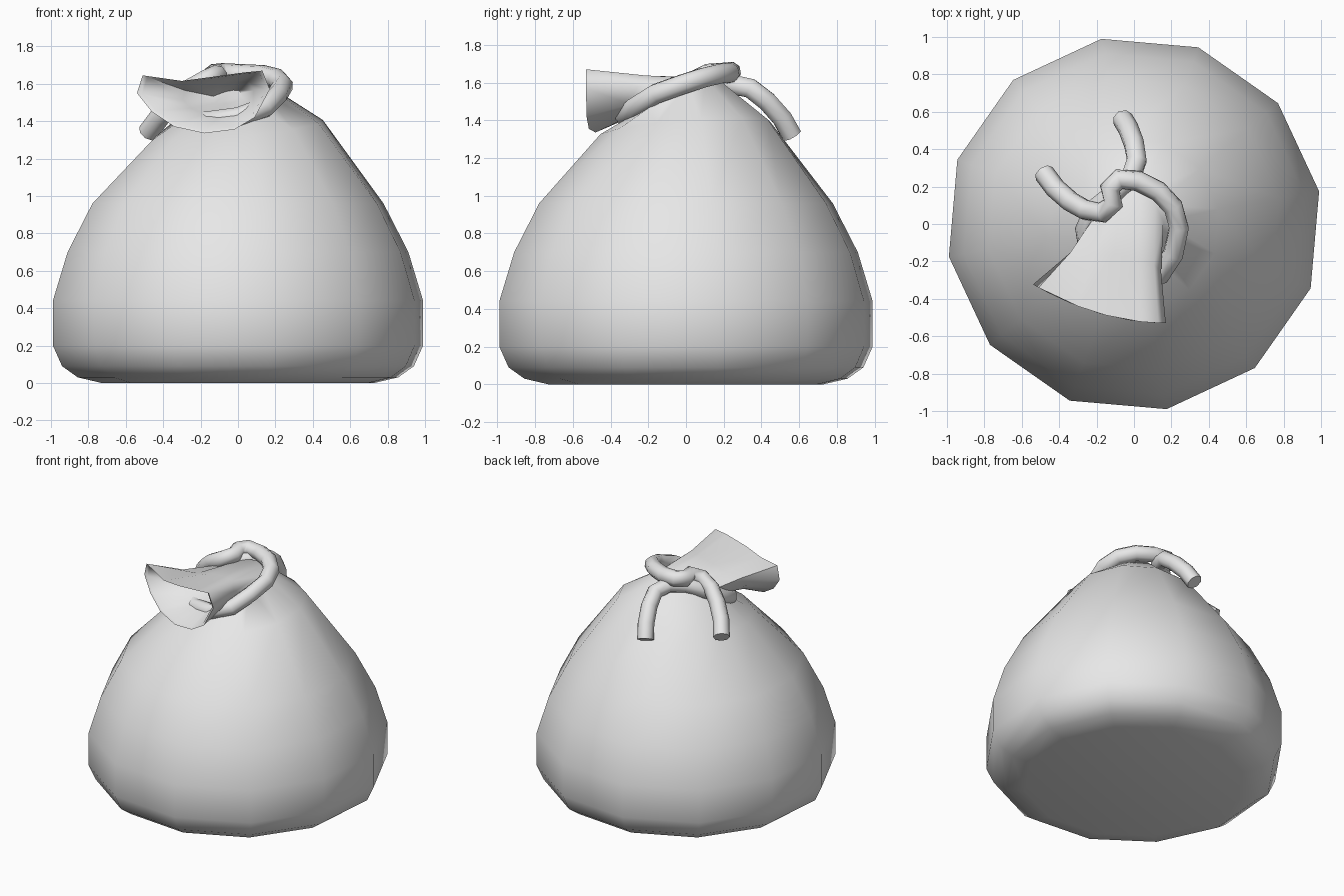
import bpy
import bmesh
from math import sin, cos, radians
from mathutils import Vector

cube = bpy.data.objects.get("Cube")
if cube:
    bpy.data.objects.remove(cube, do_unlink=True)

SIDES = 12
ANGLES = [radians(10 + 360 / SIDES * i) for i in range(SIDES)]

cloth = bpy.data.materials.new("pale grey cloth")
cloth.use_nodes = True
cloth.diffuse_color = (0.8, 0.8, 0.8, 1)
cloth.node_tree.nodes["Principled BSDF"].inputs["Base Color"].default_value = (0.8, 0.8, 0.8, 1)


def add_object(name, mesh, sharp_angle):
    obj = bpy.data.objects.new(name, mesh)
    bpy.context.collection.objects.link(obj)
    mesh.materials.clear()
    mesh.materials.append(cloth)
    bpy.ops.object.select_all(action="DESELECT")
    obj.select_set(True)
    bpy.context.view_layer.objects.active = obj
    bpy.ops.object.shade_smooth_by_angle(angle=radians(sharp_angle))
    return obj


def loft(name, rings, sharp_angle):
    """Skin a list of equal rings and close both ends."""
    bm = bmesh.new()
    loops = [[bm.verts.new(p) for p in ring] for ring in rings]
    for low, high in zip(loops, loops[1:]):
        for i in range(SIDES):
            j = (i + 1) % SIDES
            bm.faces.new((low[i], low[j], high[j], high[i]))
    bm.faces.new(loops[0][::-1])
    bm.faces.new(loops[-1])
    bmesh.ops.recalc_face_normals(bm, faces=bm.faces)
    mesh = bpy.data.meshes.new(name)
    bm.to_mesh(mesh)
    bm.free()
    return add_object(name, mesh, sharp_angle)


def level_ring(radius, z, tilt_x=0, tilt_y=0):
    points = [(radius * cos(a), radius * sin(a)) for a in ANGLES]
    return [Vector((x, y, z + tilt_x * x + tilt_y * y)) for x, y in points]


def blend(ring_a, ring_b, t, scale):
    """Ring between two rings, shrunk about its own centre."""
    ring = [a.lerp(b, t) for a, b in zip(ring_a, ring_b)]
    centre = sum(ring, Vector()) / len(ring)
    return [centre + (p - centre) * scale for p in ring]


# Sack: round belly, tilted shoulder and tied throat
belly = [(0.74, 0), (0.87, 0.03), (0.955, 0.09), (1.005, 0.2),
         (1.005, 0.44), (0.925, 0.7), (0.79, 0.96)]
rings = [level_ring(r, z) for r, z in belly]
rings.append(level_ring(0.46, 1.355, 0.1, 0.08))
throat = [p + Vector((-0.03, -0.02, 0)) for p in level_ring(0.19, 1.53, 0.25, 0.45)]
rings.append(throat)

# Frill: flared mouth drooping forward, upper lip sagging
mouth_outline = [(0.17, 1.57), (0.13, 1.67), (0.03, 1.66), (-0.15, 1.635),
                 (-0.3, 1.615), (-0.51, 1.645), (-0.54, 1.55), (-0.46, 1.45),
                 (-0.34, 1.37), (-0.18, 1.335), (-0.02, 1.355), (0.09, 1.42)]
mouth = [Vector((x, -0.53 + 0.41 * (x - 0.17) ** 2, z)) for x, z in mouth_outline]
rings += [blend(throat, mouth, 0.5, 0.93), mouth]

# Hollow inside of the frill
rings += [blend(throat, mouth, 0.98, 0.94), blend(throat, mouth, 0.5, 0.7),
          blend(throat, mouth, 0.2, 0.35)]
loft("sack", rings, 75)

# Rope: first tail, loop round the throat, second tail under the crossing
rope_path = [
    (-0.48, 0.27, 1.34), (-0.42, 0.19, 1.42), (-0.34, 0.12, 1.5), (-0.26, 0.075, 1.57),
    (-0.17, 0.06, 1.62), (-0.11, 0.11, 1.645), (-0.13, 0.19, 1.65), (-0.08, 0.24, 1.655),
    (0.02, 0.23, 1.65), (0.13, 0.175, 1.645), (0.21, 0.09, 1.625), (0.24, -0.02, 1.59),
    (0.21, -0.16, 1.54), (0.14, -0.27, 1.47), (0, -0.32, 1.42), (-0.15, -0.28, 1.4),
    (-0.24, -0.16, 1.41), (-0.26, -0.03, 1.47), (-0.21, 0.08, 1.54), (-0.11, 0.16, 1.585),
    (-0.02, 0.24, 1.59), (0.015, 0.34, 1.57), (0, 0.43, 1.5), (-0.03, 0.51, 1.41),
    (-0.06, 0.56, 1.32)]
curve = bpy.data.curves.new("rope_path", "CURVE")
curve.dimensions = "3D"
curve.bevel_depth = 0.056
curve.bevel_resolution = 2
curve.use_fill_caps = True
spline = curve.splines.new("POLY")
spline.points.add(len(rope_path) - 1)
for point, co in zip(spline.points, rope_path):
    point.co = (*co, 1)
guide = bpy.data.objects.new("rope_guide", curve)
bpy.context.collection.objects.link(guide)
bpy.context.view_layer.update()
rope_mesh = bpy.data.meshes.new_from_object(
    guide.evaluated_get(bpy.context.evaluated_depsgraph_get()))
bpy.data.objects.remove(guide, do_unlink=True)

# Weld the end caps onto the tube
bm = bmesh.new()
bm.from_mesh(rope_mesh)
bmesh.ops.remove_doubles(bm, verts=bm.verts, dist=0.0005)
bmesh.ops.recalc_face_normals(bm, faces=bm.faces)
bm.to_mesh(rope_mesh)
bm.free()
add_object("rope", rope_mesh, 60)
